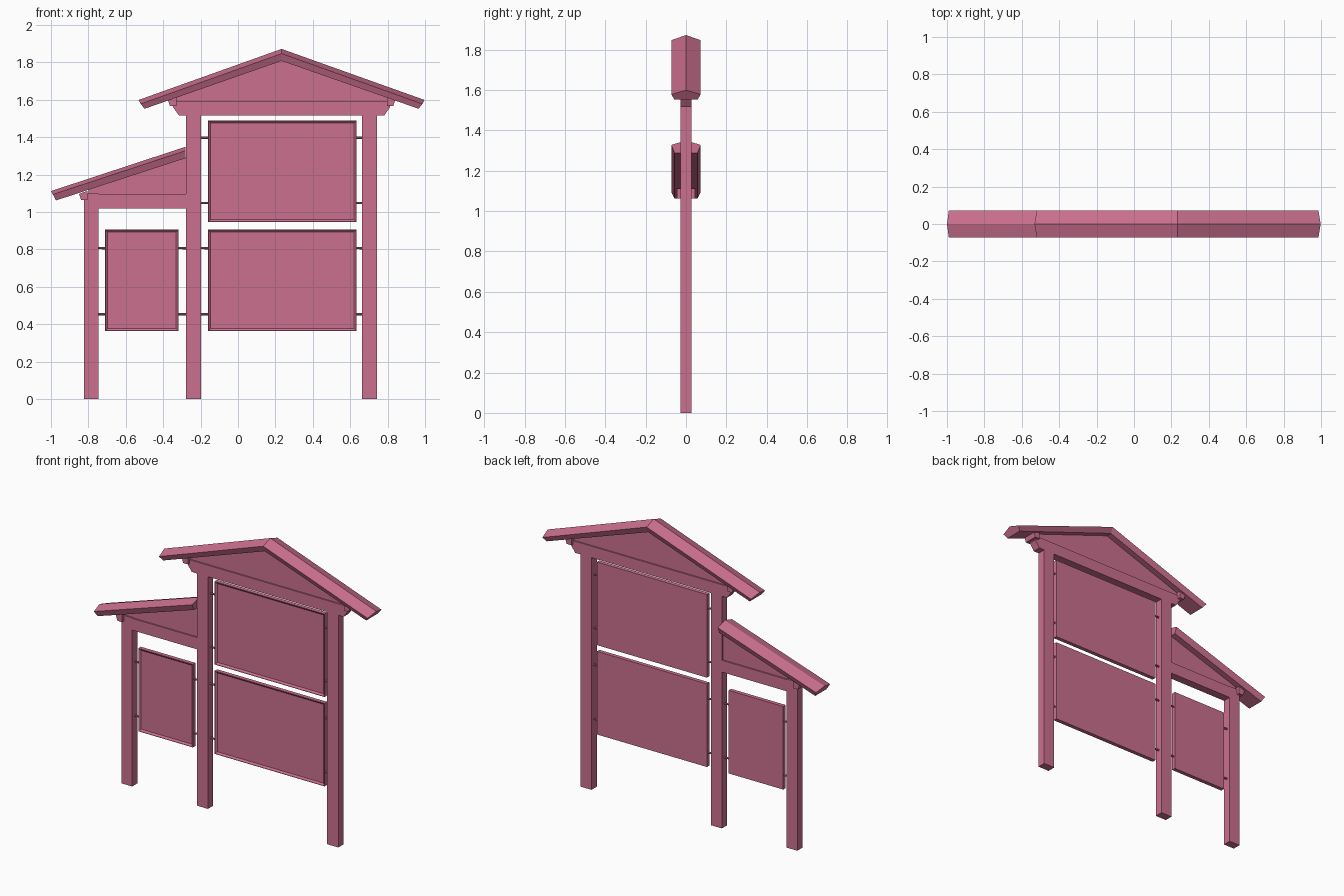
import bpy, bmesh
from mathutils import Vector

if "Cube" in bpy.data.objects:
    bpy.data.objects.remove(bpy.data.objects["Cube"])

mat = bpy.data.materials.new("rose_paint")
mat.diffuse_color = (0.60, 0.16, 0.27, 1)
mat.use_nodes = True
mat.node_tree.nodes["Principled BSDF"].inputs["Base Color"].default_value = mat.diffuse_color


def finish(name, bm):
    bmesh.ops.recalc_face_normals(bm, faces=bm.faces)
    me = bpy.data.meshes.new(name)
    bm.to_mesh(me)
    bm.free()
    me.materials.append(mat)
    ob = bpy.data.objects.new(name, me)
    bpy.context.collection.objects.link(ob)
    return ob


def loft(name, rings):
    """Closed skin through rings of points, capped at both ends."""
    bm = bmesh.new()
    vs = [[bm.verts.new(p) for p in r] for r in rings]
    n = len(vs[0])
    for a, b in zip(vs, vs[1:]):
        for i in range(n):
            j = (i + 1) % n
            bm.faces.new((a[i], a[j], b[j], b[i]))
    bm.faces.new(vs[0])
    bm.faces.new(vs[-1])
    return finish(name, bm)


def extrude_xz(name, pts, d):
    """Front profile given depth from -d to d in y."""
    return loft(name, [[(x, y, z) for x, z in pts] for y in (-d, d)])


def rect(x0, x1, z0, z1):
    return [(x0, z0), (x1, z0), (x1, z1), (x0, z1)]


def roof_ring(top, edge, bottom):
    """Five-sided roof section: ridge, two eaves edges, flat underside."""
    return [(top[0], 0, top[1]), (edge[0], 0.073, edge[1]),
            (bottom[0], 0.057, bottom[1]), (bottom[0], -0.057, bottom[1]),
            (edge[0], -0.073, edge[1])]


CX = 0.233   # centre of the tall bay
POST = 0.027  # half depth of the timber

# posts
extrude_xz("left_post", rect(-0.823, -0.745, 0, 1.10), POST)
extrude_xz("middle_post", rect(-0.278, -0.198, 0, 1.515), POST)
extrude_xz("right_post", rect(0.663, 0.743, 0, 1.515), POST)

# tall bay: beam with chamfered ends, gable board, gable roof
half = [(0.548, 1.515), (0.58, 1.56), (0.58, 1.59)]
extrude_xz("upper_beam", [(CX + x, z) for x, z in half]
           + [(CX - x, z) for x, z in reversed(half)], POST)
extrude_xz("upper_gable_board", [(CX - 0.57, 1.585), (CX + 0.57, 1.585),
           (CX + 0.57, 1.612), (CX, 1.812), (CX - 0.57, 1.612)], 0.018)
end = [(0.765, 1.599), (0.753, 1.578), (0.733, 1.552)]
loft("upper_roof", [
    roof_ring(*[(CX - x, z) for x, z in end]),
    roof_ring((CX, 1.872), (CX, 1.847), (CX, 1.808)),
    roof_ring(*[(CX + x, z) for x, z in end])])

# low bay: beam, sloping board, lean-to roof
extrude_xz("lower_beam", rect(-0.80, -0.278, 1.02, 1.097), POST)
extrude_xz("lower_gable_board", [(-0.80, 1.09), (-0.278, 1.09),
           (-0.278, 1.292), (-0.80, 1.122)], 0.018)
loft("lower_roof", [
    roof_ring((-1.0, 1.112), (-0.99, 1.094), (-0.973, 1.062)),
    roof_ring((-0.28, 1.349), (-0.28, 1.328), (-0.28, 1.288))])


# purlins under the eaves
def purlin(name, x, z, s):
    prof = [(0, 0), (0.034, 0), (0.045, 0.034), (0, 0.05)]
    extrude_xz(name, [(x + s * px, z + pz) for px, pz in prof], 0.045)


purlin("upper_left_purlin", -0.33, 1.567, -1)
purlin("upper_right_purlin", 0.796, 1.567, 1)
purlin("lower_purlin", -0.805, 1.063, -1)


# notice boards: flat back, front recessed behind a sloping rim
def board(name, x0, x1, z0, z1, rods, left, right):
    def ring(y, i):
        return [(x, y, z) for x, z in rect(x0 + i, x1 - i, z0 + i, z1 - i)]
    loft(name, [ring(0.013, 0), ring(-0.013, 0), ring(-0.013, 0.003),
                ring(-0.003, 0.014)])
    for k, z in enumerate(rods):
        for side, a, b in (("left", left, x0), ("right", x1, right)):
            bpy.ops.mesh.primitive_cylinder_add(
                vertices=8, radius=0.006, depth=b - a + 0.01,
                location=((a + b) / 2, 0, z), rotation=(0, 1.5708, 0))
            ob = bpy.context.object
            ob.name = f"{name}_{side}_rod_{k + 1}"
            ob.data.materials.append(mat)
            bpy.ops.object.shade_smooth_by_angle()


board("upper_board", -0.16, 0.634, 0.947, 1.489, (1.397, 1.048), -0.198, 0.663)
board("lower_board", -0.16, 0.634, 0.364, 0.906, (0.807, 0.454), -0.198, 0.663)
board("small_board", -0.711, -0.317, 0.364, 0.906, (0.807, 0.454), -0.745, -0.278)
